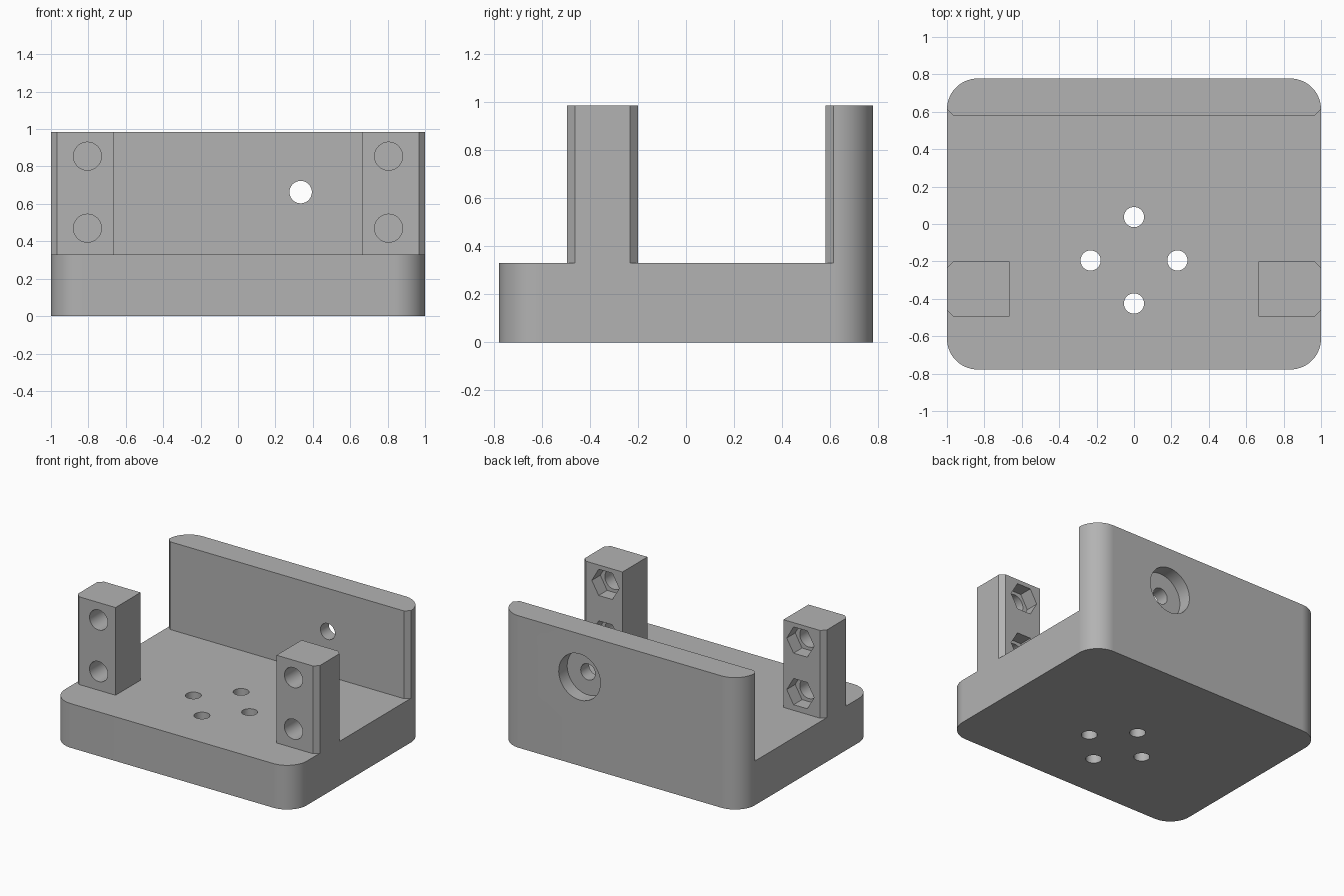
import bpy
import bmesh
from math import pi, sin, cos

if "Cube" in bpy.data.objects:
    bpy.data.objects.remove(bpy.data.objects["Cube"], do_unlink=True)

W, D = 1.0, 0.778             # half width and half depth
BASE_H, TOP = 0.33, 0.985     # plate height and overall height
R, CH = 0.165, 0.033          # corner radius and chamfer
WALL_Y = 0.58
POST_X, POST_Y0, POST_Y1 = 0.665, -0.495, -0.2

grey = bpy.data.materials.new("grey plastic")
grey.use_nodes = True
colour = (0.45, 0.45, 0.45, 1)
grey.diffuse_color = colour
grey.node_tree.nodes["Principled BSDF"].inputs["Base Color"].default_value = colour


def arc(cx, cy, start, steps=14):
    """Quarter circle, counter-clockwise."""
    return [(cx + R * cos(start + pi / 2 * i / steps),
             cy + R * sin(start + pi / 2 * i / steps)) for i in range(steps + 1)]


def prism(name, outline, z0, z1):
    bm = bmesh.new()
    face = bm.faces.new([bm.verts.new((x, y, z0)) for x, y in outline])
    ext = bmesh.ops.extrude_face_region(bm, geom=[face])
    top = [v for v in ext["geom"] if isinstance(v, bmesh.types.BMVert)]
    bmesh.ops.translate(bm, verts=top, vec=(0, 0, z1 - z0))
    bmesh.ops.recalc_face_normals(bm, faces=bm.faces)
    mesh = bpy.data.meshes.new(name)
    bm.to_mesh(mesh)
    bm.free()
    ob = bpy.data.objects.new(name, mesh)
    bpy.context.collection.objects.link(ob)
    mesh.materials.append(grey)
    return ob


def activate(ob):
    bpy.ops.object.select_all(action='DESELECT')
    ob.select_set(True)
    bpy.context.view_layer.objects.active = ob


def cut(ob, radius, centre, length, axis='Y', sides=40):
    """Bore a round or hexagonal hole through a part."""
    turn = (pi / 2, pi / 6, 0) if axis == 'Y' else (0, 0, 0)
    bpy.ops.mesh.primitive_cylinder_add(vertices=sides, radius=radius, depth=length,
                                        location=centre, rotation=turn)
    cutter = bpy.context.object
    cutter.hide_render = True
    cutter.data.materials.append(grey)
    activate(ob)
    mod = ob.modifiers.new("hole", 'BOOLEAN')
    mod.operation, mod.solver, mod.object = 'DIFFERENCE', 'EXACT', cutter
    bpy.ops.object.modifier_apply(modifier=mod.name)
    bpy.data.objects.remove(cutter, do_unlink=True)


def finish(ob):
    activate(ob)
    bpy.ops.object.shade_smooth_by_angle(angle=pi / 6)
    ob.modifiers.new("flat faces", 'WEIGHTED_NORMAL').keep_sharp = True


# Base plate with rounded corners and four screw holes
back_arcs = arc(W - R, D - R, 0) + arc(R - W, D - R, pi / 2)
front_arcs = arc(R - W, R - D, pi) + arc(W - R, R - D, 1.5 * pi)
base = prism("base_plate", back_arcs + front_arcs, 0, BASE_H)
for x, y in ((0, 0.037), (-0.232, -0.195), (0.232, -0.195), (0, -0.425)):
    cut(base, 0.054, (x, y, BASE_H / 2), 1, axis='Z')
finish(base)

# Back wall with a counterbored hole
wall = prism("back_wall",
             back_arcs + [(CH - W, WALL_Y), (W - CH, WALL_Y)], BASE_H, TOP)
cut(wall, 0.06, (0.335, 0.7, 0.663), 1)
cut(wall, 0.172, (0.335, D, 0.663), 0.2)
finish(wall)

# Front posts with bolt holes and hexagonal nut pockets behind
for name, s in (("left_post", 1), ("right_post", -1)):
    outline = [(POST_X, POST_Y0), (W - CH, POST_Y0), (W, POST_Y0 + CH),
               (W, POST_Y1 - CH), (W - CH, POST_Y1), (POST_X, POST_Y1)]
    post = prism(name, [(s * x, y) for x, y in outline], BASE_H, TOP)
    for z in (0.47, 0.855):
        cut(post, 0.075, (s * 0.805, -0.35, z), 1)
        cut(post, 0.113, (s * 0.805, POST_Y1, z), 0.2, sides=6)
    finish(post)
